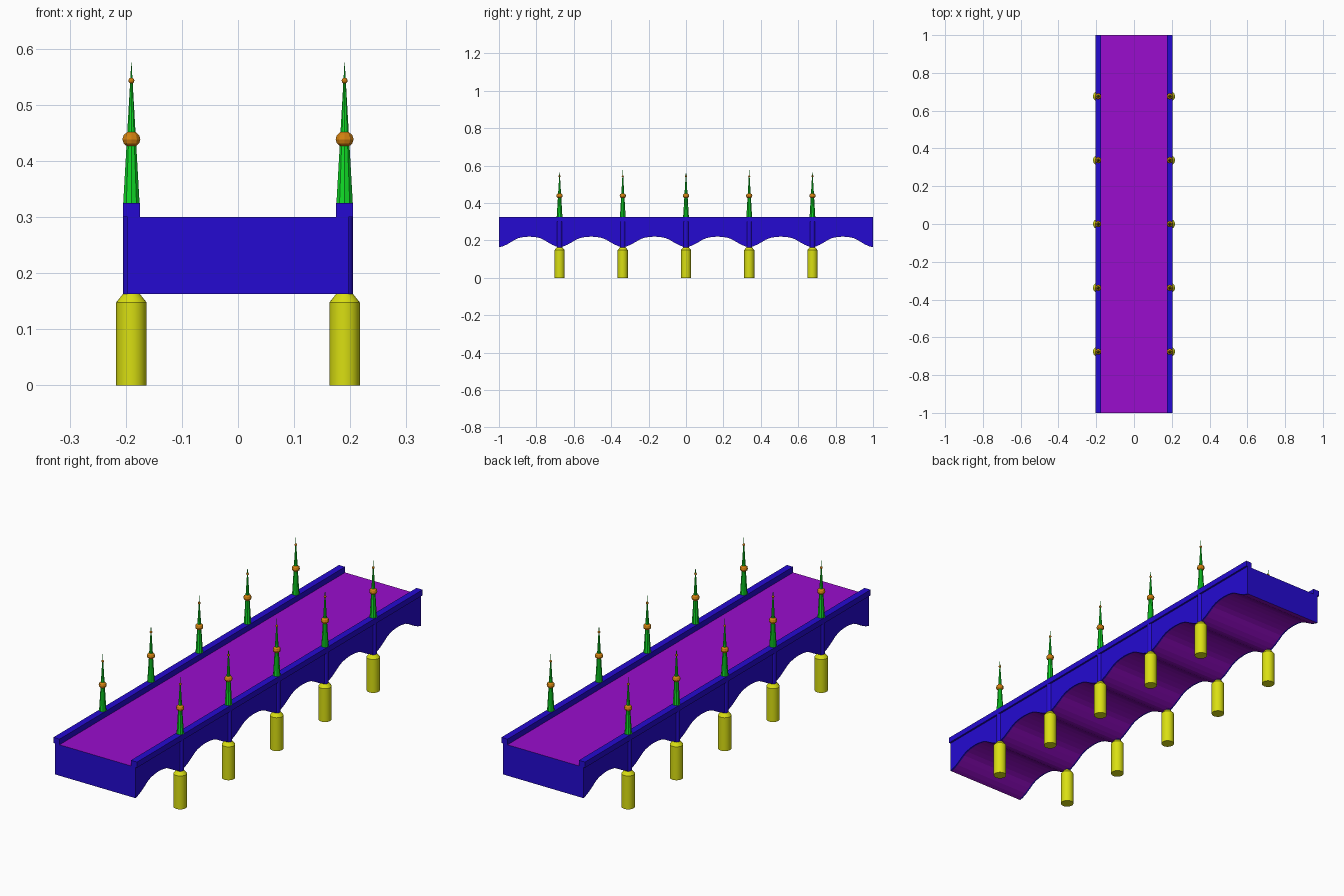
import bpy
import bmesh
from mathutils import Matrix

cube = bpy.data.objects.get("Cube")
if cube:
    bpy.data.objects.remove(cube, do_unlink=True)


def material(name, rgb):
    mat = bpy.data.materials.new(name)
    mat.use_nodes = True
    mat.diffuse_color = (*rgb, 1)
    mat.node_tree.nodes["Principled BSDF"].inputs["Base Color"].default_value = (*rgb, 1)
    return mat


BLUE = material("blue", (0.018, 0.003, 0.64))
PURPLE = material("purple", (0.32, 0.004, 0.61))
YELLOW = material("yellow", (0.70, 0.74, 0.006))
GREEN = material("green", (0.005, 0.72, 0.02))
ORANGE = material("orange", (0.65, 0.22, 0.005))

RAIL_X = 0.19
PIERS = [-0.676, -0.338, 0, 0.338, 0.676]
SPRING, ROAD, RAIL_TOP = 0.163, 0.30, 0.325


def finish(name, bm, mats, smooth=False):
    bmesh.ops.recalc_face_normals(bm, faces=bm.faces)
    mesh = bpy.data.meshes.new(name)
    bm.to_mesh(mesh)
    bm.free()
    for mat in mats:
        mesh.materials.append(mat)
    obj = bpy.data.objects.new(name, mesh)
    bpy.context.collection.objects.link(obj)
    if smooth:
        bpy.ops.object.select_all(action='DESELECT')
        obj.select_set(True)
        bpy.context.view_layer.objects.active = obj
        bpy.ops.object.shade_smooth_by_angle(angle=0.6)
    return obj


def extrude_profile(bm, profile, x0, x1):
    """Fill a (y, z) outline and extrude it along x."""
    face = bm.faces.new([bm.verts.new((x0, y, z)) for y, z in profile])
    new = bmesh.ops.extrude_face_region(bm, geom=[face])["geom"]
    verts = [v for v in new if isinstance(v, bmesh.types.BMVert)]
    bmesh.ops.translate(bm, verts=verts, vec=(x1 - x0, 0, 0))


def frustum(bm, x, y, z0, z1, r0, r1, sides):
    bmesh.ops.create_cone(bm, cap_ends=True, segments=sides, radius1=r0, radius2=r1,
                          depth=z1 - z0, matrix=Matrix.Translation((x, y, (z0 + z1) / 2)))


# Arched underside shared by the deck and the side walls
HALF_ARCH = [(0, 0.163), (0.12, 0.168), (0.25, 0.177), (0.4, 0.191),
             (0.53, 0.204), (0.66, 0.213), (0.82, 0.218), (1, 0.220)]
arch = [(t / 2, z) for t, z in HALF_ARCH] + [(1 - t / 2, z) for t, z in HALF_ARCH[-2::-1]]
stops = [-1] + PIERS + [1]
outline = [(-1, SPRING)]
for a, b in zip(stops, stops[1:]):
    outline += [(a + (b - a) * t, z) for t, z in arch[1:]]
outline += [(1, ROAD), (-1, ROAD)]

# Deck: purple road and vault, blue ends
bm = bmesh.new()
extrude_profile(bm, outline, -RAIL_X, RAIL_X)
bm.normal_update()
for f in bm.faces:
    f.material_index = 1 if abs(f.normal.y) > 0.9 else 0
finish("deck", bm, [PURPLE, BLUE])

for side, s in (("left", 1), ("right", -1)):
    # Side wall and railing
    bm = bmesh.new()
    extrude_profile(bm, outline, s * RAIL_X, s * 0.197)
    finish(side + "_arch_wall", bm, [BLUE])

    bm = bmesh.new()
    rail = [(-1, ROAD), (1, ROAD), (1, RAIL_TOP), (-1, RAIL_TOP)]
    extrude_profile(bm, rail, s * 0.175, s * 0.205)
    finish(side + "_railing", bm, [BLUE])

    for i, y in enumerate(PIERS, 1):
        tag = f"{side}_{i}"
        x = s * RAIL_X
        # Round pier with bevelled top
        bm = bmesh.new()
        frustum(bm, x, y, 0, 0.148, 0.027, 0.027, 24)
        frustum(bm, x, y, 0.148, SPRING, 0.027, 0.015, 24)
        finish("pier_" + tag, bm, [YELLOW], True)

        # Half-round shaft on the wall
        bm = bmesh.new()
        frustum(bm, x, y, SPRING, ROAD + 0.002, 0.015, 0.015, 16)
        finish("shaft_" + tag, bm, [BLUE], True)

        # Spire
        bm = bmesh.new()
        frustum(bm, x, y, RAIL_TOP, 0.575, 0.0153, 0.0003, 10)
        finish("spire_" + tag, bm, [GREEN])

        # Large and small beads on the spire
        bm = bmesh.new()
        for z, r, h in ((0.4385, 0.0168, 0.0145), (0.543, 0.0056, 0.0055)):
            place = Matrix.Translation((x, y, z)) @ Matrix.Diagonal((r, r, h, 1))
            bmesh.ops.create_uvsphere(bm, u_segments=10, v_segments=6, radius=1, matrix=place)
        finish("beads_" + tag, bm, [ORANGE])
